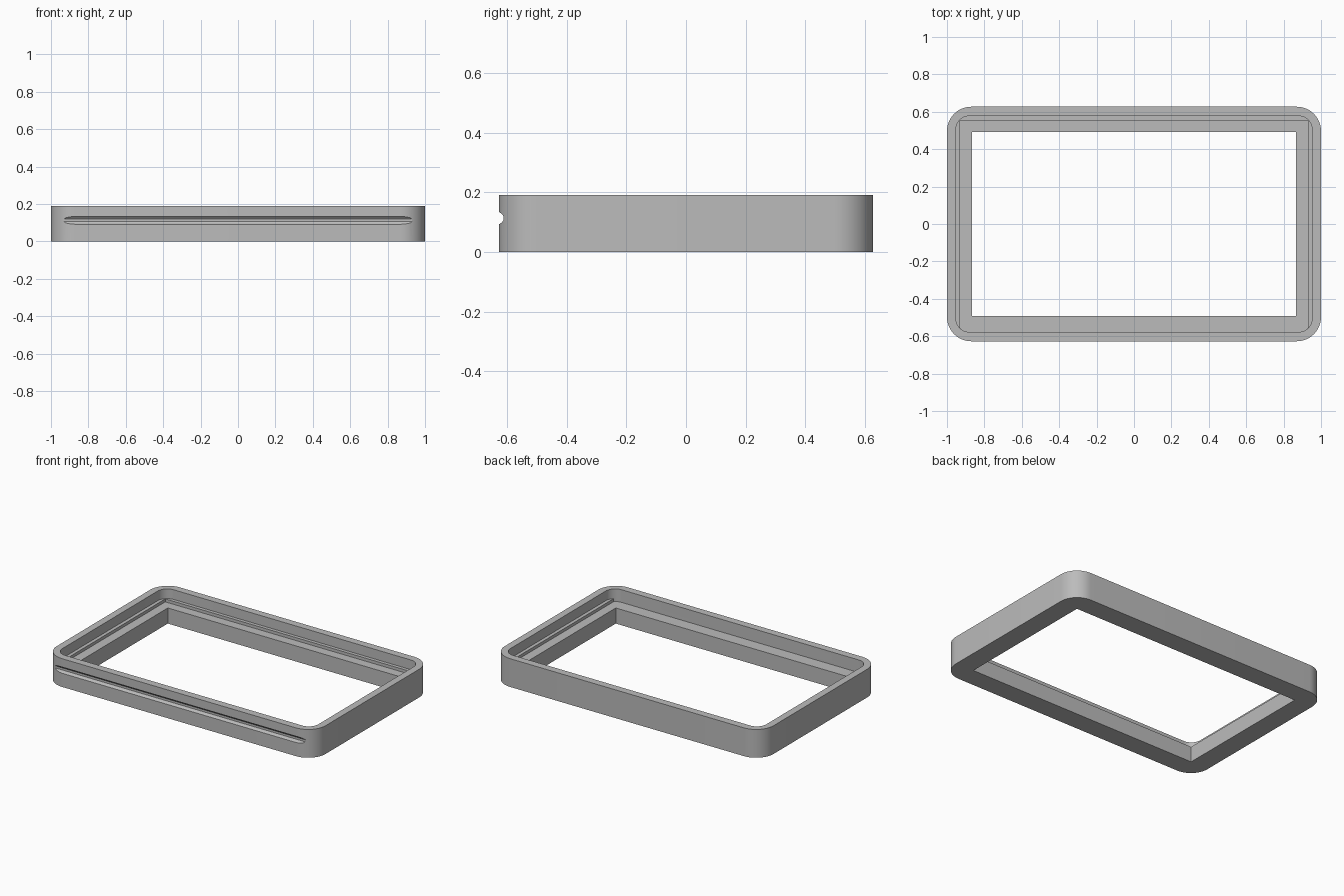
import bpy, bmesh, math

old = bpy.data.objects.get("Cube")
if old:
    bpy.data.objects.remove(old, do_unlink=True)

grey = bpy.data.materials.new("plain grey")
grey.use_nodes = True
colour = (0.5, 0.5, 0.5, 1)
grey.diffuse_color = colour
grey.node_tree.nodes["Principled BSDF"].inputs["Base Color"].default_value = colour


def rounded_rect(hx, hy, r, steps=12):
    """Outline of a rectangle with round corners, counter-clockwise."""
    pts = []
    for q, (sx, sy) in enumerate([(1, 1), (-1, 1), (-1, -1), (1, -1)]):
        for i in range(steps + 1):
            a = math.pi / 2 * (q + i / steps)
            pts.append((sx * (hx - r) + r * math.cos(a),
                        sy * (hy - r) + r * math.sin(a)))
    return pts


def clamp_outline(pts, hx, top):
    """Trim an outline at both sides and the back, dropping repeats."""
    out = []
    for x, y in pts:
        p = (max(-hx, min(hx, x)), min(top, y))
        if p not in out:
            out.append(p)
    return out


def prism(name, base, offset):
    """Extrude a closed polygon of 3D points along an offset."""
    bm = bmesh.new()
    face = bm.faces.new([bm.verts.new(p) for p in base])
    ext = bmesh.ops.extrude_face_region(bm, geom=[face])
    bmesh.ops.translate(bm, vec=offset,
                        verts=[v for v in ext["geom"] if isinstance(v, bmesh.types.BMVert)])
    bmesh.ops.recalc_face_normals(bm, faces=bm.faces)
    mesh = bpy.data.meshes.new(name)
    bm.to_mesh(mesh)
    bm.free()
    mesh.materials.append(grey)
    obj = bpy.data.objects.new(name, mesh)
    bpy.context.collection.objects.link(obj)
    return obj


def upright(name, outline, z0, z1):
    return prism(name, [(x, y, z0) for x, y in outline], (0, 0, z1 - z0))


height, ledge, step = 0.19, 0.105, 0.125
frame = upright("frame", rounded_rect(1, 0.627, 0.13), 0, height)

# Recess with a narrow step along the sides and back, and the window opening
recess = rounded_rect(0.952, 0.577, 0.07)
opening = [(-0.866, -0.491), (0.866, -0.491), (0.866, 0.491), (-0.866, 0.491)]
cutters = [
    upright("upper_recess_cutter", recess, step, height + 0.1),
    upright("lower_recess_cutter", clamp_outline(recess, 0.929, 0.554), ledge, height + 0.05),
    upright("opening_cutter", opening, -0.1, height + 0.15),
]

# Shallow finger groove along the front
groove = [(-0.65, 0.134), (-0.627, 0.134), (-0.617, 0.127), (-0.612, 0.12),
          (-0.612, 0.106), (-0.617, 0.099), (-0.627, 0.092), (-0.65, 0.092)]
cutters.append(prism("groove_cutter", [(-1.1, y, z) for y, z in groove], (2.2, 0, 0)))

bpy.context.view_layer.objects.active = frame
frame.select_set(True)
for c in cutters:
    mod = frame.modifiers.new(c.name, "BOOLEAN")
    mod.operation = "DIFFERENCE"
    mod.solver = "EXACT"
    mod.object = c
    bpy.ops.object.modifier_apply(modifier=mod.name)
    bpy.data.objects.remove(c, do_unlink=True)

bpy.ops.object.shade_smooth_by_angle(angle=math.radians(25))
